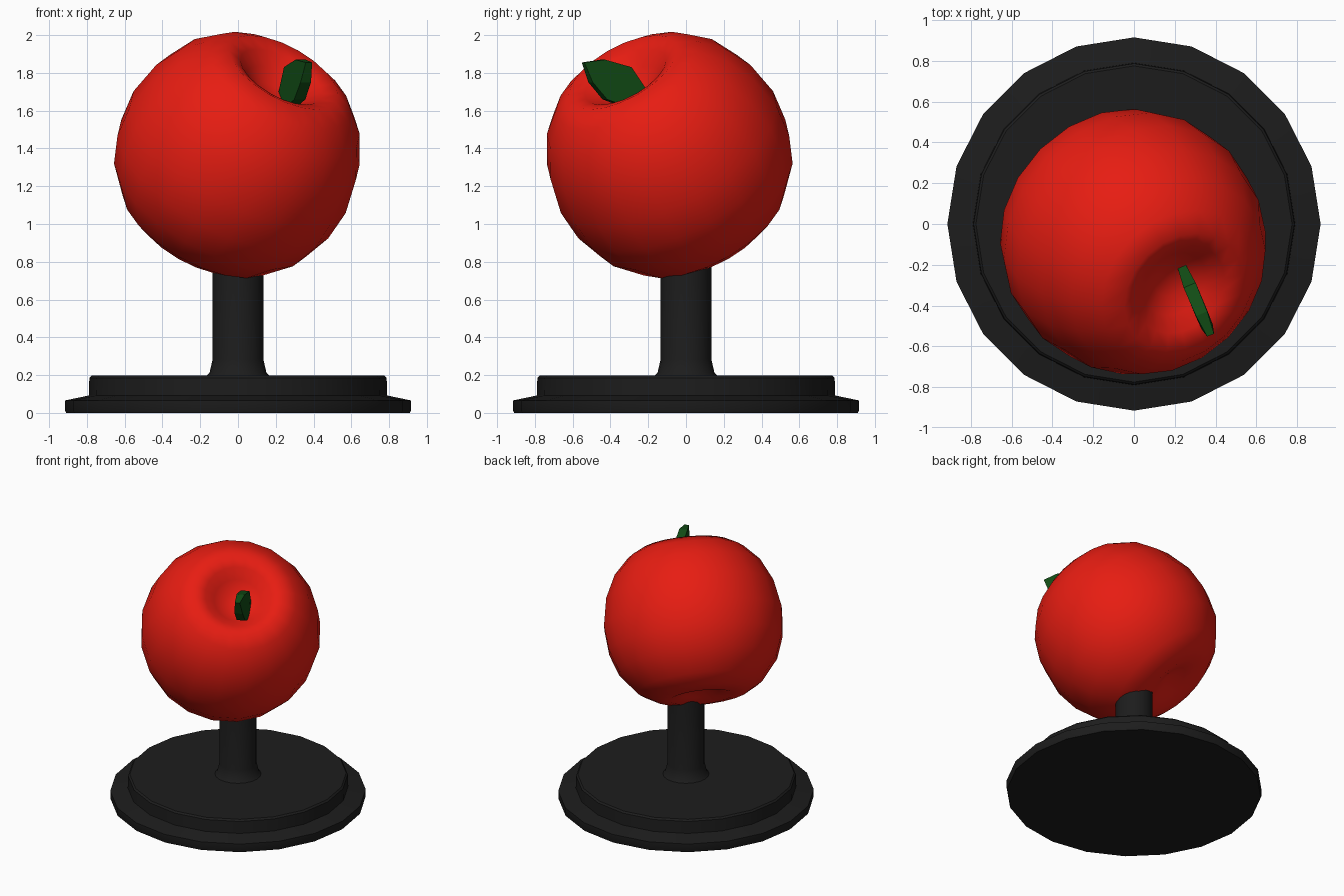
import bpy, bmesh, math
from mathutils import Vector, Matrix

if "Cube" in bpy.data.objects:
    bpy.data.objects.remove(bpy.data.objects["Cube"])


def material(name, rgb):
    m = bpy.data.materials.new(name)
    m.diffuse_color = (*rgb, 1)
    m.use_nodes = True
    m.node_tree.nodes["Principled BSDF"].inputs["Base Color"].default_value = m.diffuse_color
    return m


def finish(name, bm, mat, angle=None):
    bmesh.ops.recalc_face_normals(bm, faces=bm.faces)
    me = bpy.data.meshes.new(name)
    bm.to_mesh(me)
    bm.free()
    ob = bpy.data.objects.new(name, me)
    bpy.context.collection.objects.link(ob)
    me.materials.append(mat)
    if angle:
        bpy.ops.object.select_all(action='DESELECT')
        bpy.context.view_layer.objects.active = ob
        ob.select_set(True)
        bpy.ops.object.shade_smooth_by_angle(angle=math.radians(angle))
    return ob


def lathe(name, profile, mat, sides=20, angle=35, matrix=Matrix()):
    bm = bmesh.new()
    rings = []
    for r, z in profile:
        n = sides if r > 0 else 1
        rings.append([bm.verts.new((r * math.cos(math.tau * i / sides),
                                    r * math.sin(math.tau * i / sides), z)) for i in range(n)])
    for a, b in zip(rings, rings[1:]):
        for i in range(sides):
            j = (i + 1) % sides
            quad = [a[i % len(a)], a[j % len(a)], b[j % len(b)], b[i % len(b)]]
            bm.faces.new(list(dict.fromkeys(quad)))
    bm.transform(matrix)
    return finish(name, bm, mat, angle)


black = material("black", (0.012, 0.012, 0.012))
red = material("red", (0.8, 0.012, 0.006))
green = material("green", (0.006, 0.075, 0.008))

# stepped round base
lathe("base", [(0, 0), (0.91, 0), (0.915, 0.01), (0.915, 0.066), (0.79, 0.092),
               (0.787, 0.185), (0.775, 0.197), (0, 0.197)], black)

# post with flared foot
lathe("post", [(0, 0.19), (0.172, 0.19), (0.15, 0.215), (0.134, 0.285),
               (0.134, 0.9), (0, 0.9)], black)

# apple body, tilted towards the front right
axis = Vector((0.435, -0.435, 0.788))
tilt = Matrix.Translation((0, -0.092, 1.365)) @ axis.to_track_quat('Z', 'Y').to_matrix().to_4x4()
lathe("apple", [(0, 0.40), (0.09, 0.415), (0.17, 0.465), (0.24, 0.525), (0.32, 0.555),
                (0.42, 0.50), (0.53, 0.385), (0.61, 0.22), (0.648, 0.02), (0.632, -0.16),
                (0.575, -0.32), (0.45, -0.475), (0.34, -0.54), (0.23, -0.56),
                (0.13, -0.53), (0, -0.48)], red, angle=80, matrix=tilt)

# thick leaf: outline in y, z with half thickness, standing in a slanted plane
outline = [(-0.21, 1.70, 0.022), (-0.30, 1.83, 0.032), (-0.44, 1.87, 0.030), (-0.545, 1.855, 0.018),
           (-0.505, 1.75, 0.030), (-0.43, 1.66, 0.032), (-0.31, 1.615, 0.030)]
normal = Vector((0.92, 0.39, 0))
bm = bmesh.new()
sides = [[bm.verts.new(Vector((0.235 - 0.42 * (y + 0.21), y, z)) + normal * t * s)
          for y, z, t in outline] for s in (-1, 1)]
for s in sides:
    bm.faces.new(s)
for i in range(len(outline)):
    j = (i + 1) % len(outline)
    bm.faces.new((sides[0][i], sides[0][j], sides[1][j], sides[1][i]))
finish("leaf", bm, green)
